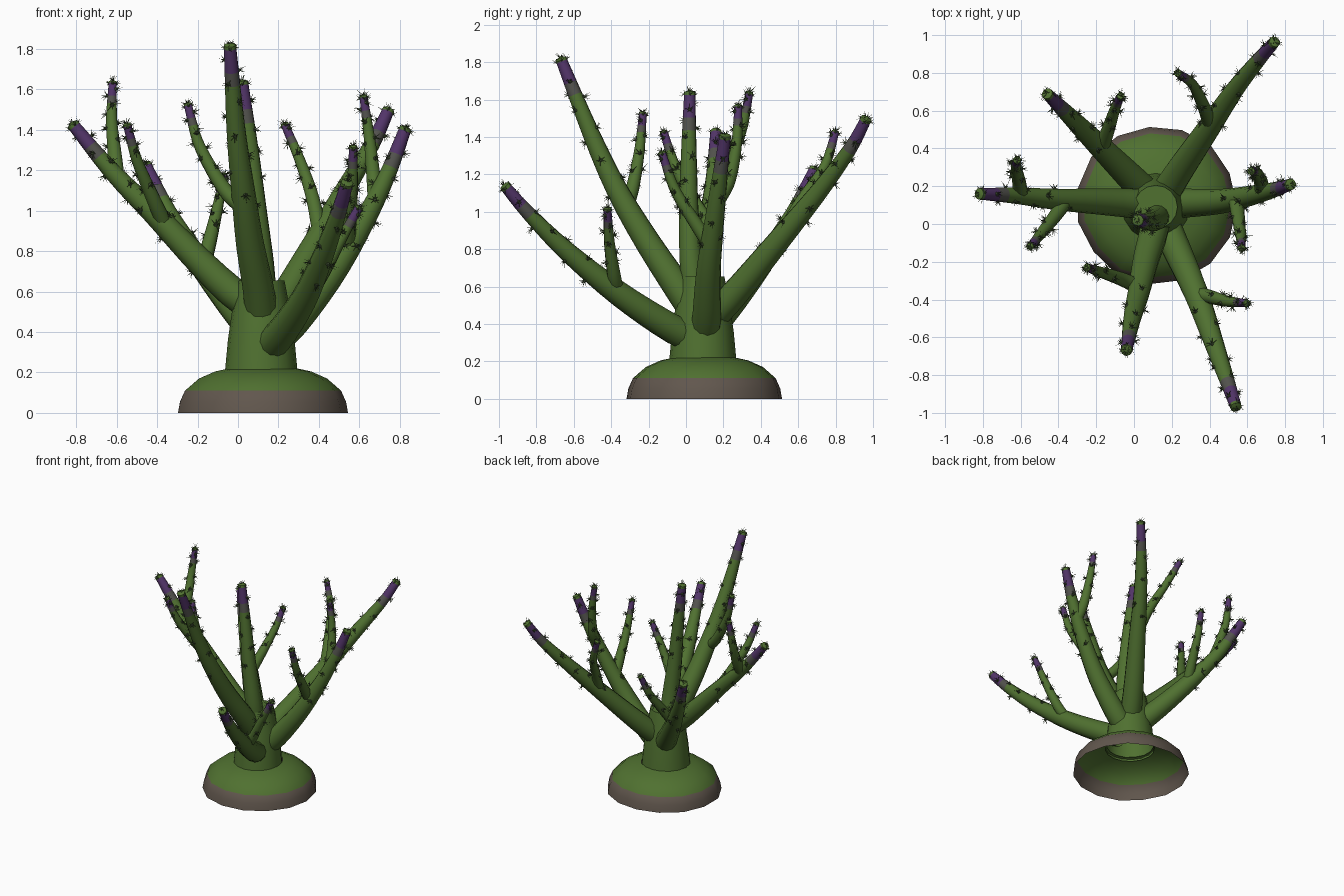
import bpy, bmesh, math, random
from mathutils import Vector, Matrix

random.seed(4)
if "Cube" in bpy.data.objects:
    bpy.data.objects.remove(bpy.data.objects["Cube"])


def material(name, rgb):
    m = bpy.data.materials.new(name)
    m.use_nodes = True
    m.diffuse_color = (*rgb, 1)
    bsdf = m.node_tree.nodes["Principled BSDF"]
    bsdf.inputs["Base Color"].default_value = (*rgb, 1)
    bsdf.inputs["Roughness"].default_value = 0.9
    return m


GREEN = material("stem green", (0.08, 0.165, 0.03))
PURPLE = material("tip purple", (0.085, 0.035, 0.14))
FADE = material("faded purple", (0.085, 0.085, 0.075))
BROWN = material("earth brown", (0.12, 0.095, 0.075))
SPINE = material("spine olive", (0.055, 0.085, 0.035))


def finish(bm, name, mats, angle=40):
    mesh = bpy.data.meshes.new(name)
    bm.to_mesh(mesh)
    bm.free()
    for m in mats:
        mesh.materials.append(m)
    mesh.shade_smooth()
    mesh.set_sharp_from_angle(angle=math.radians(angle))
    ob = bpy.data.objects.new(name, mesh)
    bpy.context.collection.objects.link(ob)
    return ob


def bridge(bm, low, high, mat):
    n = len(low)
    for i in range(n):
        j = (i + 1) % n
        bm.faces.new((low[i], low[j], high[j], high[i])).material_index = mat


def revolve(name, profile, mats, sides, centre, wobble=0.0, cap=False):
    """Stack of rings; each profile row is radius, height, material of the band below."""
    bm = bmesh.new()
    swell = [1 + random.uniform(-wobble, wobble) for _ in range(sides)]
    last = None
    for r, z, mat in profile:
        ring = []
        for i in range(sides):
            a = math.tau * i / sides
            rr = r * swell[i]
            ring.append(bm.verts.new((centre[0] + rr * math.cos(a), centre[1] + rr * math.sin(a), z)))
        if last:
            bridge(bm, last, ring, mat)
        last = ring
    if cap:
        bm.faces.new(last)
    return finish(bm, name, mats)


def spline(points, steps=10):
    """Smooth path through the points."""
    p = [Vector(q) for q in points]
    p = [2 * p[0] - p[1]] + p + [2 * p[-1] - p[-2]]
    out = []
    for a, b, c, d in zip(p, p[1:], p[2:], p[3:]):
        for s in range(steps):
            t = s / steps
            out.append(0.5 * (2 * b + (c - a) * t + (2 * a - 5 * b + 4 * c - d) * t**2
                              + (3 * b - a - 3 * c + d) * t**3))
    return out + [p[-2]]


class Path:
    def __init__(self, points):
        self.pts = spline(points)
        self.dist = [0.0]
        for a, b in zip(self.pts, self.pts[1:]):
            self.dist.append(self.dist[-1] + (b - a).length)
        self.length = self.dist[-1]

    def at(self, d):
        """Position and frame at a distance along the path."""
        k = 0
        while k < len(self.pts) - 2 and self.dist[k + 1] < d:
            k += 1
        seg = self.pts[k + 1] - self.pts[k]
        t = seg.normalized()
        u = t.cross(Vector((0.35, 0.9, -0.25))).normalized()
        return self.pts[k] + t * (d - self.dist[k]), t, u, t.cross(u)


def spine_cluster(bm, pos, normal, size, count):
    """Small bump with a fan of thin needles."""
    rot = normal.to_track_quat('Z', 'Y').to_matrix().to_4x4()
    place = Matrix.Translation(pos) @ rot
    bmesh.ops.create_cone(bm, segments=6, radius1=size * 0.5, radius2=size * 0.25,
                          depth=size * 0.5, cap_ends=True, matrix=place)
    for i in range(count):
        tilt = math.radians(random.uniform(15, 80))
        turn = math.tau * (i + random.uniform(-0.3, 0.3)) / count
        length = size * random.uniform(1.1, 1.7)
        needle = (place @ Matrix.Rotation(turn, 4, 'Z') @ Matrix.Rotation(tilt, 4, 'Y')
                  @ Matrix.Translation((0, 0, length / 2)))
        bmesh.ops.create_cone(bm, segments=3, radius1=size * 0.11, radius2=0,
                              depth=length, cap_ends=False, matrix=needle)


def branch(name, points, r0, r1, tip, clusters, start, sides=12):
    path = Path(points)
    L = path.length

    def radius(d):
        return r0 + (r1 - r0) * (d / L) ** 1.15

    # stem: green, fading to purple, with a small green crown
    stops = [(L - tip * 1.5) * i / 12 for i in range(13)]
    stops += [L - tip, L - tip * 0.55, L - tip * 0.13, L]
    bm = bmesh.new()
    last = None
    for i, d in enumerate(stops):
        p, t, u, v = path.at(d)
        r = radius(d)
        ring = [bm.verts.new(p + r * (u * math.cos(a) + v * math.sin(a)))
                for a in (math.tau * k / sides for k in range(sides))]
        if last:
            bridge(bm, last, ring, {13: 2, 14: 1, 15: 1}.get(i, 0))
        last = ring
    p, t, u, v = path.at(L)
    peak = bm.verts.new(p + t * r1 * 0.4)
    for k in range(sides):
        bm.faces.new((last[k], last[(k + 1) % sides], peak))
    finish(bm, name, [GREEN, PURPLE, FADE], 60)

    # spines: a spiral up the stem plus a crown on the tip
    bm = bmesh.new()
    for i in range(clusters):
        d = L * (start + (0.97 - start) * (i + random.uniform(0.2, 0.8)) / clusters)
        a = 2.4 * i + random.uniform(-0.4, 0.4)
        p, t, u, v = path.at(d)
        n = u * math.cos(a) + v * math.sin(a)
        spine_cluster(bm, p + n * radius(d), n, 0.026, 8)
    p, t, u, v = path.at(L)
    spine_cluster(bm, p, t, 0.027, 9)
    for k in range(4):
        a = math.tau * k / 4 + 0.4
        n = u * math.cos(a) + v * math.sin(a)
        spine_cluster(bm, p - t * 0.012 + n * r1 * 0.9, (n + t * 0.5).normalized(), 0.02, 5)
    finish(bm, name + "_spines", [SPINE], 30)


# hollow mound of earth with a green top
revolve("mound", [(0.425, 0, 0), (0.415, 0.055, 0), (0.39, 0.11, 0), (0.32, 0.17, 1),
                  (0.24, 0.205, 1), (0.17, 0.22, 1)], [BROWN, GREEN], 15, (0.125, 0.1), 0.025)

# trunk
revolve("trunk", [(0.18, 0.2, 0), (0.165, 0.36, 0), (0.145, 0.5, 0), (0.115, 0.655, 0)],
        [GREEN], 16, (0.115, 0.09), cap=True)

# main branches
mains = {
    "back_left_branch": [(0.13, 0.1, 0.4), (0.22, 0.25, 0.55), (0.39, 0.5, 0.85),
                         (0.54, 0.72, 1.12), (0.67, 0.88, 1.34), (0.745, 0.965, 1.5)],
    "front_left_branch": [(0.15, 0.02, 0.33), (0.21, -0.1, 0.39), (0.33, -0.37, 0.57),
                          (0.43, -0.65, 0.8), (0.5, -0.85, 1.0), (0.54, -0.97, 1.14)],
    "front_branch": [(0.12, 0.05, 0.46), (0.1, -0.06, 0.62), (0.06, -0.2, 0.83),
                     (0.025, -0.36, 1.1), (-0.01, -0.5, 1.4), (-0.04, -0.67, 1.82)],
    "right_branch": [(0.12, 0.1, 0.5), (-0.02, 0.11, 0.59), (-0.2, 0.12, 0.76),
                     (-0.41, 0.13, 0.98), (-0.62, 0.15, 1.19), (-0.82, 0.16, 1.43)],
    "back_right_branch": [(0.1, 0.13, 0.38), (-0.05, 0.28, 0.56), (-0.2, 0.43, 0.76),
                          (-0.34, 0.57, 0.98), (-0.46, 0.69, 1.23)],
    "left_branch": [(0.14, 0.1, 0.33), (0.26, 0.11, 0.43), (0.46, 0.12, 0.68),
                    (0.62, 0.15, 0.94), (0.74, 0.18, 1.18), (0.83, 0.21, 1.41)],
}
for name, pts in mains.items():
    branch(name, pts, 0.082, 0.03, 0.14, 14, 0.45)
branch("centre_branch", [(0.12, 0.06, 0.5), (0.12, 0.03, 0.7), (0.09, 0.015, 1.0),
                         (0.06, 0.015, 1.3), (0.02, 0.02, 1.64)], 0.068, 0.03, 0.14, 14, 0.4)

# side shoots
shoots = {
    "back_left_shoot": [(0.41, 0.51, 0.86), (0.37, 0.62, 1.06), (0.31, 0.74, 1.24), (0.23, 0.8, 1.43)],
    "front_left_shoot": [(0.33, -0.37, 0.58), (0.4, -0.385, 0.66), (0.5, -0.41, 0.84), (0.6, -0.42, 1.02)],
    "front_shoot": [(0.02, -0.33, 1.02), (-0.07, -0.29, 1.11), (-0.19, -0.25, 1.32), (-0.25, -0.23, 1.53)],
    "right_back_shoot": [(-0.6, 0.16, 1.17), (-0.61, 0.23, 1.28), (-0.625, 0.3, 1.45), (-0.62, 0.34, 1.64)],
    "right_front_shoot": [(-0.37, 0.11, 0.95), (-0.42, 0.04, 1.06), (-0.5, -0.06, 1.25), (-0.55, -0.12, 1.43)],
    "back_right_shoot": [(-0.17, 0.41, 0.74), (-0.14, 0.49, 0.85), (-0.1, 0.61, 1.02), (-0.07, 0.68, 1.18)],
    "left_back_shoot": [(0.68, 0.17, 1.06), (0.67, 0.23, 1.17), (0.65, 0.27, 1.36), (0.62, 0.28, 1.57)],
    "left_front_shoot": [(0.54, 0.13, 0.82), (0.55, 0.05, 0.94), (0.565, -0.06, 1.12), (0.57, -0.13, 1.32)],
}
for name, pts in shoots.items():
    branch(name, pts, 0.04, 0.02, 0.075, 10, 0.3, sides=10)
